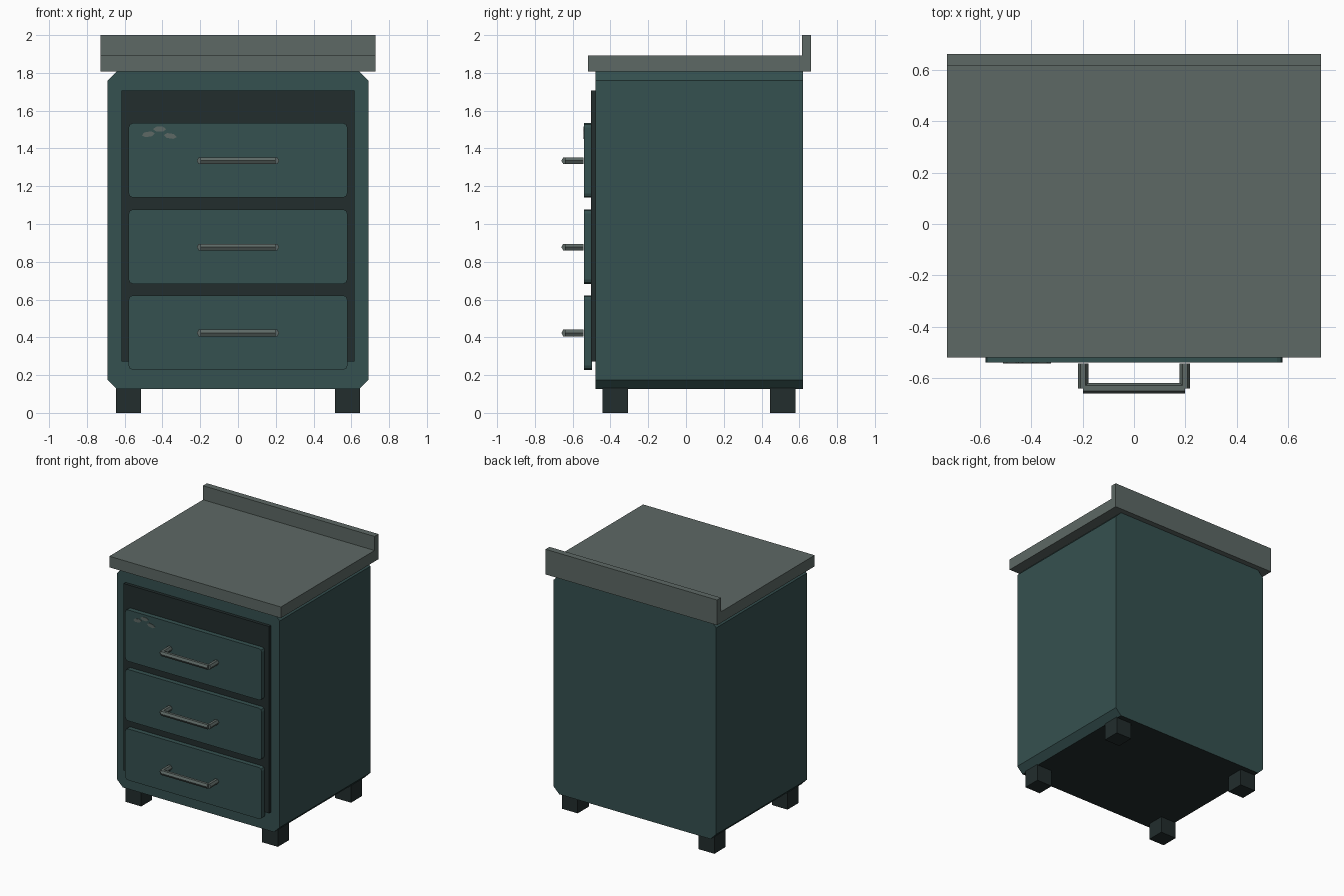
import bpy, bmesh, math
from mathutils import Matrix

if "Cube" in bpy.data.objects:
    bpy.data.objects.remove(bpy.data.objects["Cube"])


def material(name, rgb):
    m = bpy.data.materials.new(name)
    m.diffuse_color = (*rgb, 1)
    m.use_nodes = True
    m.node_tree.nodes["Principled BSDF"].inputs["Base Color"].default_value = m.diffuse_color
    return m


TEAL = material("dark teal paint", (0.036, 0.082, 0.080))
GREY = material("worn grey", (0.110, 0.140, 0.130))
DARK = material("dark trim", (0.016, 0.026, 0.026))


def finish(name, bm, mat):
    bmesh.ops.recalc_face_normals(bm, faces=bm.faces)
    me = bpy.data.meshes.new(name)
    bm.to_mesh(me)
    bm.free()
    me.materials.append(mat)
    ob = bpy.data.objects.new(name, me)
    bpy.context.collection.objects.link(ob)
    return ob


def prism(name, outline, y0, y1, mat):
    """Extrude an x-z outline from y0 to y1."""
    bm = bmesh.new()
    face = bm.faces.new([bm.verts.new((x, y0, z)) for x, z in outline])
    ext = bmesh.ops.extrude_face_region(bm, geom=[face])["geom"]
    verts = [v for v in ext if isinstance(v, bmesh.types.BMVert)]
    bmesh.ops.translate(bm, verts=verts, vec=(0, y1 - y0, 0))
    return finish(name, bm, mat)


def panel(name, x0, x1, y0, y1, z0, z1, mat, cut=0.0, steps=1):
    """Box whose four front-view corners are chamfered or rounded by cut."""
    if not cut:
        pts = [(x0, z0), (x1, z0), (x1, z1), (x0, z1)]
    else:
        pts = []
        corners = [(x1 - cut, z1 - cut), (x0 + cut, z1 - cut),
                   (x0 + cut, z0 + cut), (x1 - cut, z0 + cut)]
        for i, (cx, cz) in enumerate(corners):
            for s in range(steps + 1):
                a = math.pi / 2 * (i + s / steps)
                pts.append((cx + cut * math.cos(a), cz + cut * math.sin(a)))
    return prism(name, pts, y0, y1, mat)


def hex_rod(name, centre, length, along_x, mat):
    """Six-sided rod with flat top and bottom, along x or y."""
    bm = bmesh.new()
    bmesh.ops.create_cone(bm, cap_ends=True, segments=6, radius1=0.02,
                          radius2=0.02, depth=length)
    bmesh.ops.rotate(bm, verts=bm.verts, matrix=Matrix.Rotation(math.pi / 6, 3, "Z"))
    bmesh.ops.rotate(bm, verts=bm.verts, matrix=Matrix.Rotation(math.pi / 2, 3, "X"))
    # put the sharp edges at the sides, flats at top and bottom
    if max(v.co.z for v in bm.verts) > 0.019:
        bmesh.ops.rotate(bm, verts=bm.verts, matrix=Matrix.Rotation(math.pi / 6, 3, "Y"))
    if along_x:
        bmesh.ops.rotate(bm, verts=bm.verts, matrix=Matrix.Rotation(math.pi / 2, 3, "Z"))
    bmesh.ops.translate(bm, verts=bm.verts, vec=centre)
    return finish(name, bm, mat)


# Cabinet body with chamfered long edges; its underside is dark
body = panel("cabinet_body", -0.69, 0.69, -0.48, 0.62, 0.127, 1.807, TEAL, 0.048)
body.data.materials.append(DARK)
for p in body.data.polygons:
    if p.normal.z < -0.9:
        p.material_index = 1

# Worktop and back lip
panel("worktop", -0.728, 0.728, -0.52, 0.663, 1.807, 1.892, GREY)
panel("back_lip", -0.728, 0.728, 0.615, 0.663, 1.892, 2.0, GREY)

# Dark front backing behind the drawers
panel("front_backing", -0.618, 0.616, -0.504, -0.47, 0.273, 1.706, DARK)

# Feet
for sx, side in ((-1, "left"), (1, "right")):
    for yc, end in ((-0.374, "front"), (0.513, "back")):
        panel(f"{end}_{side}_foot", sx * 0.58 - 0.067, sx * 0.58 + 0.067,
              yc - 0.067, yc + 0.067, 0, 0.135, DARK)

# Drawers with bar handles
for i, zc in enumerate((0.425, 0.88, 1.337)):
    panel(f"drawer_{i + 1}", -0.579, 0.579, -0.54, -0.498, zc - 0.197, zc + 0.197,
          TEAL, 0.022, 2)
    hz = zc - 0.002
    hex_rod(f"handle_bar_{i + 1}", (0, -0.64, hz), 0.396, True, GREY)
    for sx, side in ((-1, "left"), (1, "right")):
        hex_rod(f"handle_post_{side}_{i + 1}", (sx * 0.198, -0.592, hz), 0.098,
                False, GREY)

# Chipped paint marks on the top drawer
for i, (cx, cz, tilt) in enumerate(((-0.475, 1.475, 0.15), (-0.415, 1.502, 0.0),
                                    (-0.358, 1.466, -0.15))):
    pts = []
    for k in range(6):
        a = k * math.pi / 3
        x, z = 0.035 * math.cos(a), 0.015 * math.sin(a)
        pts.append((cx + x * math.cos(tilt) - z * math.sin(tilt),
                    cz + x * math.sin(tilt) + z * math.cos(tilt)))
    prism(f"paint_chip_{i + 1}", pts, -0.543, -0.539, GREY)
